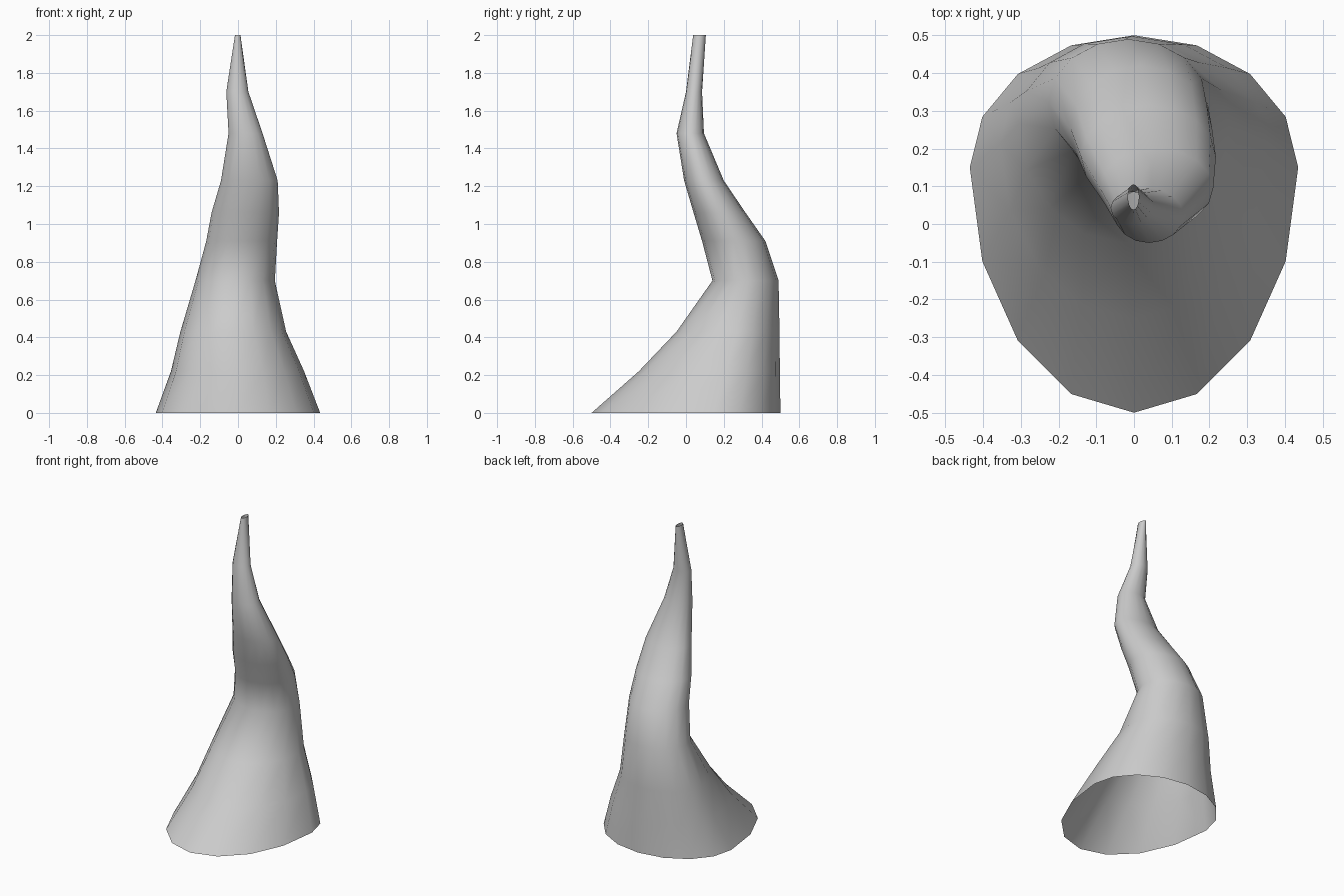
import bpy, bmesh, math

if "Cube" in bpy.data.objects:
    bpy.data.objects.remove(bpy.data.objects["Cube"])

SIDES = 16
# ring sections: z, x min, x max, y front, y back, y fraction of widest point
RINGS = [
    (0.00, -0.435, 0.435, -0.50, 0.50, 0.65),
    (0.22, -0.355, 0.35, -0.25, 0.497, 0.62),
    (0.43, -0.305, 0.255, -0.05, 0.495, 0.58),
    (0.70, -0.225, 0.195, 0.14, 0.49, 0.52),
    (0.91, -0.168, 0.207, 0.085, 0.42, 0.5),
    (1.06, -0.14, 0.217, 0.04, 0.315, 0.5),
    (1.23, -0.09, 0.21, -0.01, 0.20, 0.5),
    (1.48, -0.05, 0.13, -0.05, 0.095, 0.5),
    (1.70, -0.062, 0.055, 0.00, 0.085, 0.5),
    (2.00, -0.016, 0.013, 0.038, 0.105, 0.5),
]


def section(bm, z, x0, x1, y0, y1, widest):
    """Egg-shaped ring: two half ellipses meeting at the widest point."""
    cx, rx = (x0 + x1) / 2, (x1 - x0) / 2
    cy = y0 + (y1 - y0) * widest
    ring = []
    for i in range(SIDES):
        a = 2 * math.pi * i / SIDES
        s = math.sin(a)
        ry = (y1 - cy) if s > 0 else (cy - y0)
        ring.append(bm.verts.new((cx + rx * math.cos(a), cy + ry * s, z)))
    return ring


# curved horn: open shell lofted through the rings
bm = bmesh.new()
rings = [section(bm, *r) for r in RINGS]
for lower, upper in zip(rings, rings[1:]):
    for i in range(SIDES):
        j = (i + 1) % SIDES
        bm.faces.new((lower[i], lower[j], upper[j], upper[i]))
for f in bm.faces:
    f.smooth = True

mesh = bpy.data.meshes.new("curved_horn")
bm.to_mesh(mesh)
bm.free()
horn = bpy.data.objects.new("curved_horn", mesh)
bpy.context.collection.objects.link(horn)
